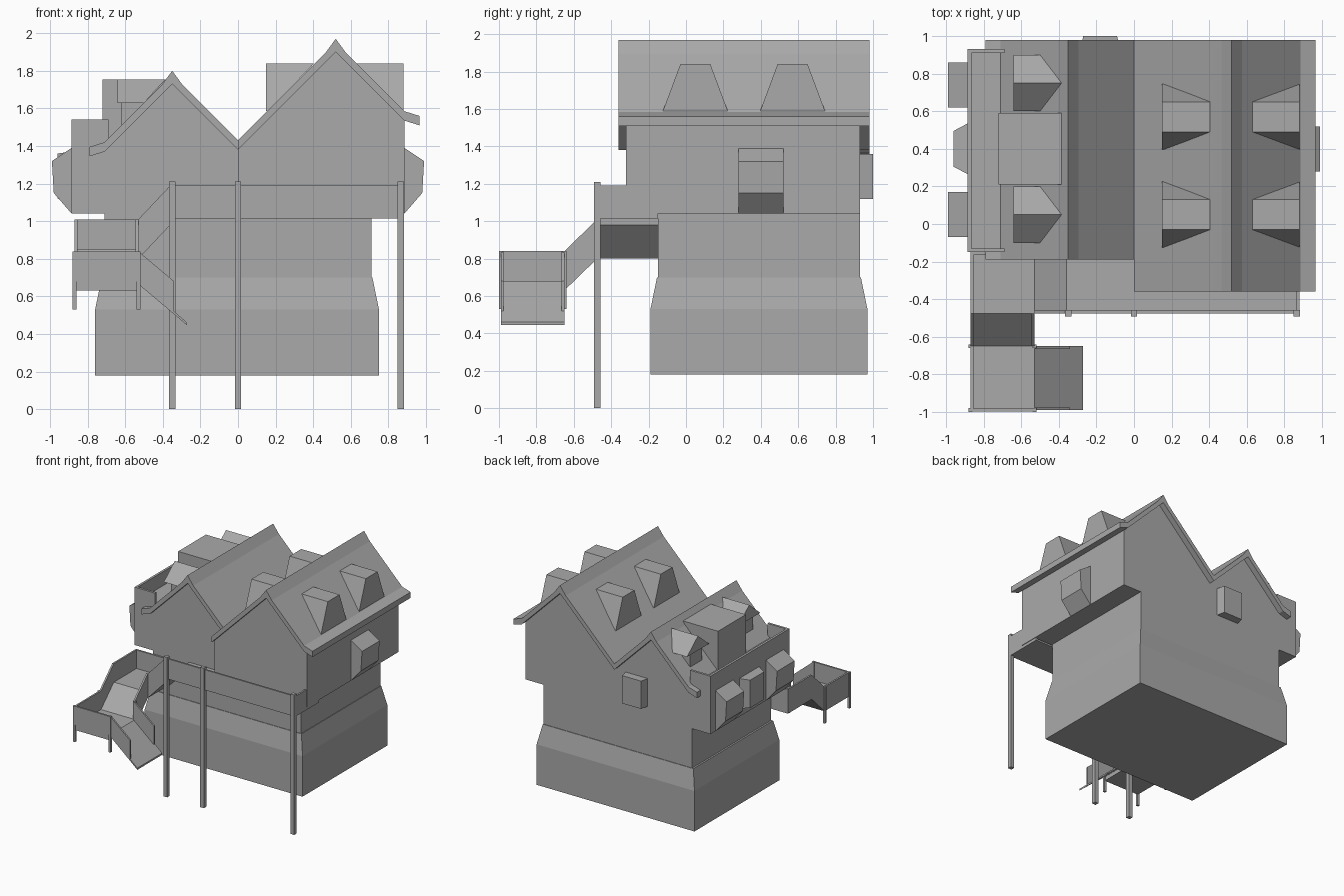
import bpy

cube = bpy.data.objects.get("Cube")
if cube:
    bpy.data.objects.remove(cube, do_unlink=True)

grey = bpy.data.materials.new("plain_grey")
grey.use_nodes = True
grey_colour = (0.4, 0.4, 0.4, 1)
grey.diffuse_color = grey_colour
grey.node_tree.nodes["Principled BSDF"].inputs["Base Color"].default_value = grey_colour


def loft(name, ring_a, ring_b):
    """Closed solid between two rings with equal point counts."""
    count = len(ring_a)
    faces = [list(range(count)), list(range(count, 2 * count))]
    for i in range(count):
        j = (i + 1) % count
        faces.append([i, j, count + j, count + i])
    mesh = bpy.data.meshes.new(name)
    mesh.from_pydata(list(ring_a) + list(ring_b), [], faces)
    mesh.materials.append(grey)
    obj = bpy.data.objects.new(name, mesh)
    bpy.context.collection.objects.link(obj)
    bpy.context.view_layer.objects.active = obj
    obj.select_set(True)
    bpy.ops.object.mode_set(mode='EDIT')
    bpy.ops.mesh.select_all(action='SELECT')
    bpy.ops.mesh.normals_make_consistent(inside=False)
    bpy.ops.object.mode_set(mode='OBJECT')
    obj.select_set(False)


def extrude(name, axis, profile, start, end):
    """Push an upright profile along the x or y axis."""
    def ring(position):
        if axis == "x":
            return [(position, across, z) for across, z in profile]
        return [(across, position, z) for across, z in profile]
    loft(name, ring(start), ring(end))


def rectangle(xs, ys, z, inset=0):
    left, right = xs[0] + inset, xs[1] - inset
    near, far = ys[0] + inset, ys[1] - inset
    return [(left, near, z), (right, near, z), (right, far, z), (left, far, z)]


def box(name, xs, ys, zs):
    loft(name, rectangle(xs, ys, zs[0]), rectangle(xs, ys, zs[1]))


def around(centre, half):
    return (centre - half, centre + half)


def strip(start, end, height):
    """Sloping strip below a top edge."""
    (u, z), (v, w) = start, end
    return [(u, z), (v, w), (v, w - height), (u, z - height)]


# Shared levels and wall lines
storey, valley, terrace = 1.04, 1.43, 1.42
front, back = -0.15, 0.93
side_wall = 0.885
roof_depth = 0.05

# Ground storey with sloped shoulder
base_x, base_y = (-0.76, 0.75), (-0.19, 0.97)
shoulder, shoulder_top = 0.53, 0.7
box("base_block", base_x, base_y, (0.18, shoulder))
loft("base_shoulder", rectangle(base_x, base_y, shoulder), rectangle(base_x, base_y, shoulder_top, 0.035))
box("middle_walls", around(0, 0.71), (front, back), (shoulder_top, storey))


# Twin gabled houses with capped ridges and kicked eaves
def gabled_house(name, side, ridge, eave, wall_front):
    cap, lip = 0.055, eave + 0.08

    def slope(x):
        return valley + ridge - abs(x - ridge)

    def under(x):
        return slope(x) - roof_depth

    def mirrored(points):
        return [(side * x, z) for x, z in points]

    kick = slope(eave) - roof_depth / 2
    top = [(0, valley), (ridge - cap, slope(ridge - cap)), (ridge, slope(ridge) + 0.02),
           (ridge + cap, slope(ridge + cap)), (eave, slope(eave)), (lip, kick)]
    bottom = [(lip, kick - roof_depth), (eave, under(eave)), (ridge, under(ridge)), (0, under(0))]
    walls = [(0, storey), (eave, storey), (eave, under(eave)), (ridge, under(ridge)), (0, under(0))]
    extrude(name + "_roof", "y", mirrored(top + bottom), wall_front - 0.04, back + roof_depth)
    extrude(name + "_walls", "y", mirrored(walls), wall_front, back)


gabled_house("right_house", 1, 0.52, side_wall, -0.32)
gabled_house("left_house", -1, 0.35, 0.71, front)

# Terrace with a parapet along the left wall
terrace_inner, rim = -0.69, 0.02
box("terrace_walls", (-side_wall, terrace_inner), (front, back), (storey, terrace))
rim_z = (terrace, terrace + 0.12)
box("parapet_side", (-side_wall, rim - side_wall), (front, back), rim_z)
for name, y in (("parapet_front", front), ("parapet_back", back - rim)):
    box(name, (-side_wall, terrace_inner), (y, y + rim), rim_z)

# Splayed dormers on both slopes of the right roof
for y in (0.05, 0.57):
    for side in (-1, 1):
        def dormer_ring(foot_reach, head_reach):
            foot, head = 0.515 + side * foot_reach, 0.515 + side * head_reach
            low, high = around(y, 0.175), around(y, 0.08)
            sill, crown = 1.585, 1.84
            return [(foot, low[0], sill), (foot, low[1], sill), (head, high[1], crown), (head, high[0], crown)]
        loft("splayed_dormer", dormer_ring(0.365, 0.365), dormer_ring(0.355, 0.11))

# Left roof: box dormer between two gabled dormers
dormer_top, dormer_eave, dormer_back = 1.755, 1.63, -0.385
box("box_dormer", (-0.72, dormer_back), around(0.4, 0.19), (terrace, dormer_top))
for y in (0.05, 0.75):
    box("gabled_dormer_walls", (-0.62, -0.45), around(y, 0.08), (terrace, dormer_eave))

    def gable(x, ridge_x):
        near, far = around(y, 0.15)
        return [(x, near, dormer_eave), (x, far, dormer_eave), (ridge_x, y, dormer_top)]
    loft("gabled_dormer_roof", gable(-0.64, -0.64), gable(-0.5, dormer_back))


# Bay windows with sloped top and bottom
def side_bay(name, side, y):
    outline = [(side_wall, 1.39), (0.99, 1.32), (0.98, 1.15), (side_wall, storey)]
    near, far = around(y, 0.12)
    extrude(name, "y", [(side * x, z) for x, z in outline], near, far)


side_bay("right_bay", 1, 0.4)
side_bay("left_front_bay", -1, 0.05)
side_bay("left_back_bay", -1, 0.74)


# Shallow bays tapering away from the wall
def taper_ring(half, drop):
    low, high = 1.12 - drop, 1.36 + drop
    return [(-half, low), (half, low), (half, high), (-half, high)]


wide, narrow = taper_ring(0.135, 0.01), taper_ring(0.095, 0)
loft("left_middle_bay", [(-side_wall, 0.4 + u, z) for u, z in wide], [(-0.96, 0.4 + u, z) for u, z in narrow])
wide, narrow = taper_ring(0.105, 0), taper_ring(0.09, 0)
loft("back_bay", [(u - 0.18, back, z) for u, z in wide], [(u - 0.18, 1, z) for u, z in narrow])

# Balcony, landings and ramps share slabs and side panels
panel, rail = 0.015, 0.16


def walkway(name, axis, start, end, sides, panels=(), slab=0.05):
    extrude(name + "_floor", axis, strip(start, end, slab), sides[0], sides[1])
    raised = strip((start[0], start[1] + rail), (end[0], end[1] + rail), rail)
    for edge in panels:
        extrude(name + "_panel", axis, raised, edge, edge + panel)


deck, upper, lower = storey - 0.01, 0.85, 0.68
outer_x, inner_x, deck_left, deck_right = -0.87, -0.53, -0.36, 0.88
deck_y, turn_y, end_y = -0.475, -0.65, -0.99
deck_sides = (deck_y, front)
stair_x = (outer_x, inner_x)
landing_sides = (end_y, turn_y)

walkway("balcony", "y", (deck_left, deck), (deck_right, deck), deck_sides, [deck_y], panel)
box("balcony_end_panel", (deck_right - panel, deck_right), (deck_y, front), (deck, deck + rail))
for x in (-0.35, 0, 0.865):
    box("tall_post", around(x, 0.017), around(deck_y, 0.017), (0, deck + rail + 0.02))

walkway("upper_ramp", "y", (inner_x, upper), (deck_left, deck), deck_sides, [deck_y])
walkway("upper_landing", "y", (outer_x, upper), (inner_x, upper), deck_sides, [front - panel])
box("upper_landing_side_panel", (outer_x, outer_x + panel), deck_sides, (upper, upper + rail))
walkway("middle_ramp", "x", (turn_y, lower), (deck_y, upper), stair_x, [outer_x, inner_x - panel])
walkway("lower_landing", "x", (end_y, lower), (turn_y, lower), stair_x, [outer_x])
box("lower_landing_front_panel", stair_x, (end_y - panel / 2, end_y + panel / 2), (lower, lower + rail))
for x in stair_x:
    for y in landing_sides:
        box("landing_leg", around(x, 0.01), around(y, 0.01), (shoulder, lower + rail))

# Last ramp loses its side panels near the foot
panel_end = (-0.34, 0.52)
walkway("lower_ramp", "y", (inner_x, lower), panel_end, landing_sides, [end_y, turn_y - panel], panel)
walkway("lower_ramp_foot", "y", panel_end, (-0.27, 0.46), landing_sides, (), panel)
